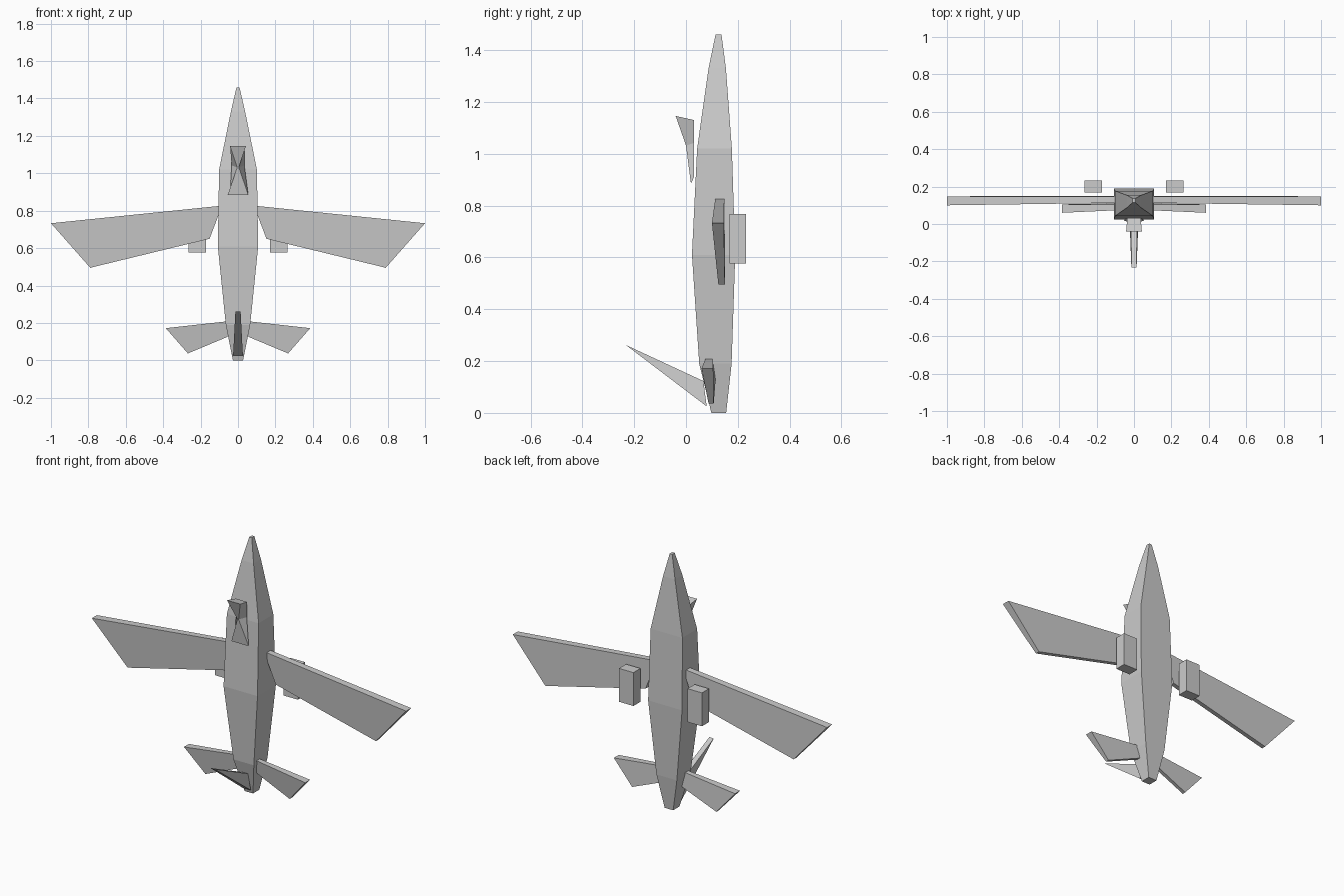
import bpy
import bmesh

if "Cube" in bpy.data.objects:
    bpy.data.objects.remove(bpy.data.objects["Cube"])


def loft(name, rings, mirror=False):
    """Bridge equal-sized vertex rings, cap both ends, optionally mirror in x."""
    bm = bmesh.new()
    loops = [[bm.verts.new(p) for p in ring] for ring in rings]
    n = len(loops[0])
    for a, b in zip(loops, loops[1:]):
        for i in range(n):
            j = (i + 1) % n
            bm.faces.new((a[i], a[j], b[j], b[i]))
    bm.faces.new(loops[0][::-1])
    bm.faces.new(loops[-1])
    bmesh.ops.recalc_face_normals(bm, faces=bm.faces)
    mesh = bpy.data.meshes.new(name)
    bm.to_mesh(mesh)
    bm.free()
    obj = bpy.data.objects.new(name, mesh)
    bpy.context.collection.objects.link(obj)
    if mirror:
        mod = obj.modifiers.new("Mirror", 'MIRROR')
        mod.use_mirror_merge = False
    return obj


def plate(name, outline):
    """Mirrored flying surface; outline rows are x, z, front y, back y."""
    return loft(name, [[(x, f, z) for x, z, f, b in outline],
                       [(x, b, z) for x, z, f, b in outline]], mirror=True)


def rect(w, y0, y1, z):
    return [(-w, y0, z), (w, y0, z), (w, y1, z), (-w, y1, z)]


# Four-sided fuselage: half width, front y, back y, height
loft("fuselage", [rect(*s) for s in (
    (0.027, 0.098, 0.155, 0.0),
    (0.065, 0.051, 0.176, 0.19),
    (0.108, 0.023, 0.19, 0.61),
    (0.101, 0.043, 0.177, 1.02),
    (0.038, 0.087, 0.154, 1.33),
    (0.008, 0.114, 0.137, 1.46))])

# Main wings
plate("wings", [(0.085, 0.827, 0.113, 0.148), (1.0, 0.733, 0.10, 0.146),
                (0.79, 0.495, 0.125, 0.15), (0.152, 0.65, 0.125, 0.15)])

# Tailplanes
plate("tailplanes", [(0.055, 0.209, 0.075, 0.103), (0.386, 0.172, 0.06, 0.105),
                     (0.268, 0.037, 0.087, 0.107), (0.055, 0.126, 0.092, 0.114)])

# Tail fin: wedge leaning forward
loft("tail_fin", [[(s * 0.026, 0.08, 0.025), (s * 0.016, 0.067, 0.123),
                   (s * 0.014, -0.232, 0.262)] for s in (-1, 1)])

# Canopy: pinched at the middle
loft("canopy", [
    [(-w, y, z), (w, y, z), (v, 0.031, zb), (-v, 0.031, zb)]
    for w, y, z, v, zb in ((0.055, 0.019, 0.885, 0.042, 0.91),
                           (0.004, 0.0, 1.032, 0.034, 1.042),
                           (0.042, -0.04, 1.146, 0.036, 1.13))])

# Engine pods
loft("engine_pods", [[(0.172, 0.168, z), (0.264, 0.168, z),
                      (0.264, 0.232, z), (0.172, 0.232, z)]
                     for z in (0.576, 0.768)], mirror=True)
